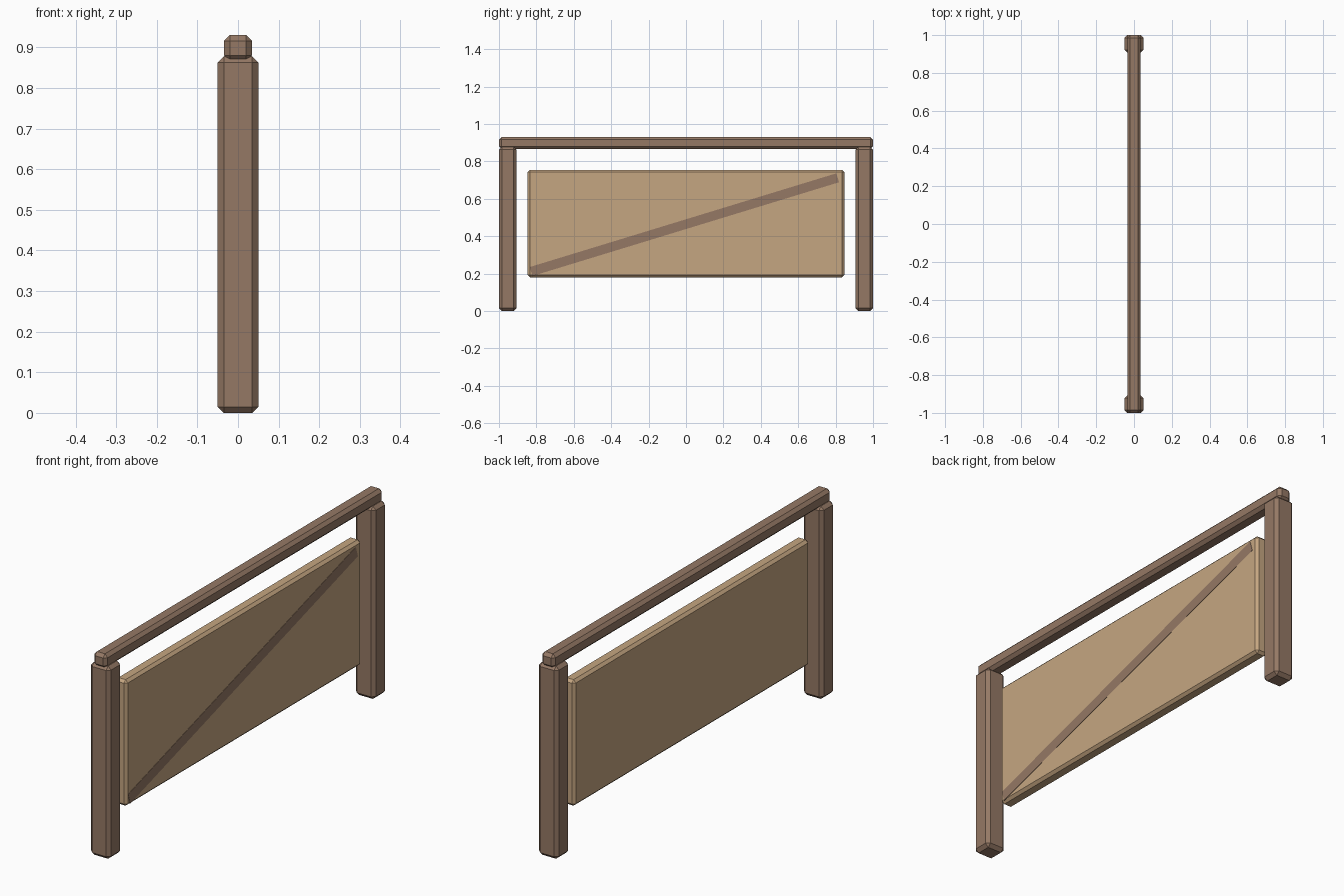
import bpy, math

cube = bpy.data.objects.get("Cube")
if cube:
    bpy.data.objects.remove(cube, do_unlink=True)


def material(name, rgb):
    mat = bpy.data.materials.new(name)
    mat.use_nodes = True
    color = (*rgb, 1)
    mat.diffuse_color = color
    mat.node_tree.nodes["Principled BSDF"].inputs["Base Color"].default_value = color
    return mat


brown = material("brown wood", (0.30, 0.19, 0.13))
tan = material("tan board", (0.56, 0.38, 0.22))


def beam(name, center, size, mat, chamfer=0, tilt=0):
    """Box with flat chamfered edges, optionally tilted about x."""
    bpy.ops.mesh.primitive_cube_add(size=1, location=center)
    ob = bpy.context.object
    ob.name = name
    ob.scale = size
    bpy.ops.object.transform_apply(location=False, rotation=False, scale=True)
    ob.rotation_euler.x = tilt
    ob.data.materials.append(mat)
    if chamfer:
        mod = ob.modifiers.new("Chamfer", 'BEVEL')
        mod.width = chamfer
        mod.segments = 1
    return ob


# Upright posts at both ends
for name, side in (("front_post", -1), ("back_post", 1)):
    beam(name, (0, side * 0.953, 0.439), (0.10, 0.094, 0.878), brown, 0.015)

# Top rail resting on the posts
beam("top_rail", (0, 0, 0.898), (0.068, 2.0, 0.064), brown, 0.014)

# Hanging board between the posts
board_half = 0.03
beam("board", (0, 0, 0.467), (board_half * 2, 1.694, 0.574), tan, 0.012)

# Thin diagonal stripe on one face of the board
start, end = (-0.828, 0.211), (0.811, 0.712)
dy, dz = end[0] - start[0], end[1] - start[1]
beam("diagonal_stripe",
     (board_half, (start[0] + end[0]) / 2, (start[1] + end[1]) / 2),
     (0.003, math.hypot(dy, dz), 0.05), brown, tilt=math.atan2(dz, dy))
